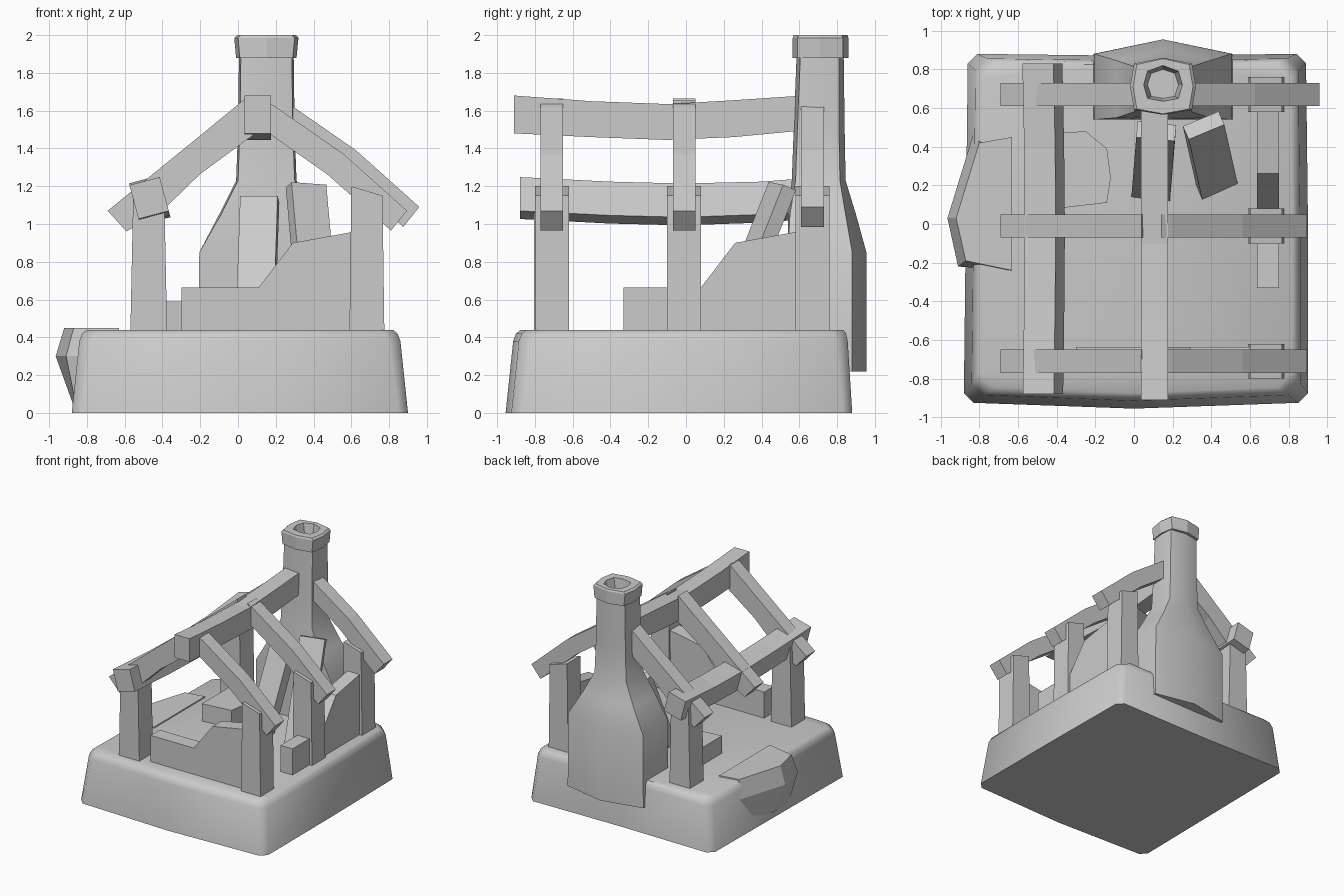
import bpy, bmesh, math
from mathutils import Matrix, Vector


def make(name, verts, faces, smooth=None):
    me = bpy.data.meshes.new(name)
    bm = bmesh.new()
    vs = [bm.verts.new(v) for v in verts]
    for f in faces:
        bm.faces.new([vs[i] for i in f])
    bmesh.ops.recalc_face_normals(bm, faces=bm.faces)
    bm.to_mesh(me)
    bm.free()
    ob = bpy.data.objects.new(name, me)
    bpy.context.collection.objects.link(ob)
    if smooth:
        bpy.ops.object.select_all(action='DESELECT')
        ob.select_set(True)
        bpy.context.view_layer.objects.active = ob
        bpy.ops.object.shade_smooth_by_angle(angle=math.radians(smooth))
    return ob


def loft(name, rings, smooth=None):
    n = len(rings[0])
    faces = [[k * n + i, k * n + (i + 1) % n, (k + 1) * n + (i + 1) % n, (k + 1) * n + i]
             for k in range(len(rings) - 1) for i in range(n)]
    faces += [list(range(n)), list(range((len(rings) - 1) * n, len(rings) * n))]
    return make(name, [v for r in rings for v in r], faces, smooth)


def prism(name, pts, axis, a, b):
    """Extrude a 2D profile along x (profile y,z), y (profile x,z) or z (profile x,y)."""
    def at(t):
        return [{'x': (t, u, v), 'y': (u, t, v), 'z': (u, v, t)}[axis] for u, v in pts]
    return loft(name, [at(a), at(b)])


# Stone base with chamfered corners and bowed front
def base_ring(z, d, c):
    l, r, f, b = -0.88 + d, 0.90 - d, -0.925 + d, 0.88 - d * 0.6
    return [(l + c, f, z), (0, f - 0.03, z), (r - c, f, z), (r, f + c, z), (r, 0, z),
            (r - 0.01, b - c, z), (r - 0.01 - c, b, z), (0, b - 0.01, z),
            (l + 0.02 + c, b, z), (l + 0.02, b - c, z), (l + 0.01, 0, z), (l, f + c, z)]


loft("stone_base", [base_ring(0, 0, 0.05), base_ring(0.38, 0.04, 0.06),
                    base_ring(0.42, 0.055, 0.07), base_ring(0.44, 0.08, 0.08)], 50)


# Bottle-shaped chimney
def flue_ring(z, hx, f, b, peak, fpeak=0.0, cut=0.0):
    m = (f + b) / 2
    cx = 0.15
    return [(cx - hx + cut, f, z), (cx, f - fpeak, z), (cx + hx - cut, f, z), (cx + hx, m, z),
            (cx + hx - cut, b, z), (cx, b + peak, z), (cx - hx + cut, b, z), (cx - hx, m, z)]


loft("chimney", [flue_ring(0.22, 0.36, 0.54, 0.88, 0.075), flue_ring(0.85, 0.355, 0.54, 0.88, 0.075),
                 flue_ring(1.05, 0.25, 0.55, 0.845, 0.055, 0.01, 0.01),
                 flue_ring(1.23, 0.16, 0.58, 0.815, 0.03, 0.02, 0.01),
                 flue_ring(1.5, 0.15, 0.59, 0.81, 0.03, 0.02, 0.01),
                 flue_ring(1.88, 0.145, 0.605, 0.81, 0.025, 0.02, 0.01)], 50)
loft("chimney_cap", [flue_ring(1.88, 0.16, 0.59, 0.83, 0.03, 0.025, 0.02),
                     flue_ring(1.985, 0.17, 0.59, 0.83, 0.03, 0.025, 0.02),
                     flue_ring(2.0, 0.155, 0.595, 0.825, 0.03, 0.025, 0.02),
                     flue_ring(2.0, 0.10, 0.65, 0.79, 0.03, 0.015, 0.02),
                     flue_ring(1.89, 0.08, 0.66, 0.78, 0.02, 0.01, 0.02)])

# Posts
for name, y, tops in (("front", -0.71, (1.14, 1.14)), ("back", 0.67, (1.14, 1.14))):
    prism(name + "_left_post", [(-0.57, 0.42), (-0.375, 0.42), (-0.39, tops[0]), (-0.555, tops[1])],
          'y', y - 0.095, y + 0.09)
for name, y in (("front", -0.71), ("middle", -0.01), ("back", 0.67)):
    prism(name + "_right_post", [(0.59, 0.42), (0.775, 0.42), (0.765, 1.15), (0.60, 1.20)],
          'y', y - 0.09, y + 0.09)

# Broken walls, same profile on the front and right side
prism("front_wall", [(-0.30, 0.42), (0.62, 0.42), (0.62, 0.96), (0.29, 0.90), (0.11, 0.665), (-0.30, 0.665)],
      'y', -0.76, -0.635)
prism("right_wall", [(-0.33, 0.42), (0.62, 0.42), (0.62, 0.965), (0.26, 0.90), (0.08, 0.665), (-0.33, 0.665)],
      'x', 0.635, 0.75)

# Sagging ridge beam and left purlin
prism("ridge_beam", [(-0.91, 1.48), (-0.5, 1.46), (-0.1, 1.445), (0.25, 1.46), (0.62, 1.495),
                     (0.62, 1.68), (0.25, 1.655), (-0.1, 1.635), (-0.5, 1.65), (-0.91, 1.68)], 'x', 0.035, 0.175)
purlin = prism("left_purlin", [(-0.88, -0.09), (-0.4, -0.115), (-0.02, -0.125), (0.4, -0.11), (0.83, -0.075),
                               (0.83, 0.105), (0.4, 0.07), (-0.02, 0.06), (-0.4, 0.07), (-0.88, 0.095)],
               'x', -0.083, 0.083)
purlin.data.transform(Matrix.Translation((-0.47, 0, 1.135)) @ Matrix.Rotation(math.radians(-15), 4, 'Y'))

# Bent rafters
left_raft = [(0.04, 1.665), (-0.21, 1.46), (-0.69, 1.07), (-0.59, 0.96), (-0.37, 1.10), (-0.20, 1.265), (0.08, 1.47)]
right_raft = [(0.14, 1.655), (0.20, 1.62), (0.56, 1.37), (0.895, 1.07), (0.81, 0.965), (0.47, 1.265), (0.17, 1.475)]
for name, y in (("front", -0.71), ("middle", -0.01), ("back", 0.67)):
    back = name == "back"
    prism(name + "_left_rafter", left_raft, 'y', y - 0.06, y + 0.06)
    prism(name + "_right_rafter", [(x + 0.065 * back, z + 0.02 * back) for x, z in right_raft],
          'y', y - 0.06, y + 0.06)


# Planks leaning on the chimney
def plank(name, low, high, across, w, t):
    low, high = Vector(low), Vector(high)
    axis = (high - low).normalized()
    side = Vector(across)
    side = (side - axis * side.dot(axis)).normalized()
    nrm = axis.cross(side)
    loft(name, [[p + side * (w * i / 2) + nrm * (t * j / 2)
                 for i, j in ((-1, -1), (1, -1), (1, 1), (-1, 1))] for p in (low, high)])


plank("left_plank", (0.09, 0.17, 0.42), (0.115, 0.48, 1.13), (1, -0.1, 0), 0.20, 0.09)
plank("right_plank", (0.43, 0.20, 0.42), (0.36, 0.51, 1.20), (1, 0.45, 0), 0.20, 0.08)

# Low slab on the floor
prism("floor_slab", [(-0.40, 0.47), (-0.25, 0.48), (-0.14, 0.39), (-0.12, 0.24), (-0.14, 0.11), (-0.40, 0.08)],
      'z', 0.42, 0.59)

# Boulder in the left side of the base
loft("side_boulder", [[(-0.63, 0.42, 0.05), (-0.82, 0.40, 0.05), (-0.875, 0.05, 0.05), (-0.86, -0.17, 0.05), (-0.63, -0.2, 0.05)],
                      [(-0.63, 0.45, 0.30), (-0.83, 0.47, 0.30), (-0.965, 0.03, 0.30), (-0.91, -0.22, 0.30), (-0.63, -0.24, 0.30)],
                      [(-0.63, 0.45, 0.45), (-0.80, 0.42, 0.45), (-0.92, 0.03, 0.45), (-0.87, -0.19, 0.45), (-0.63, -0.24, 0.45)]])
